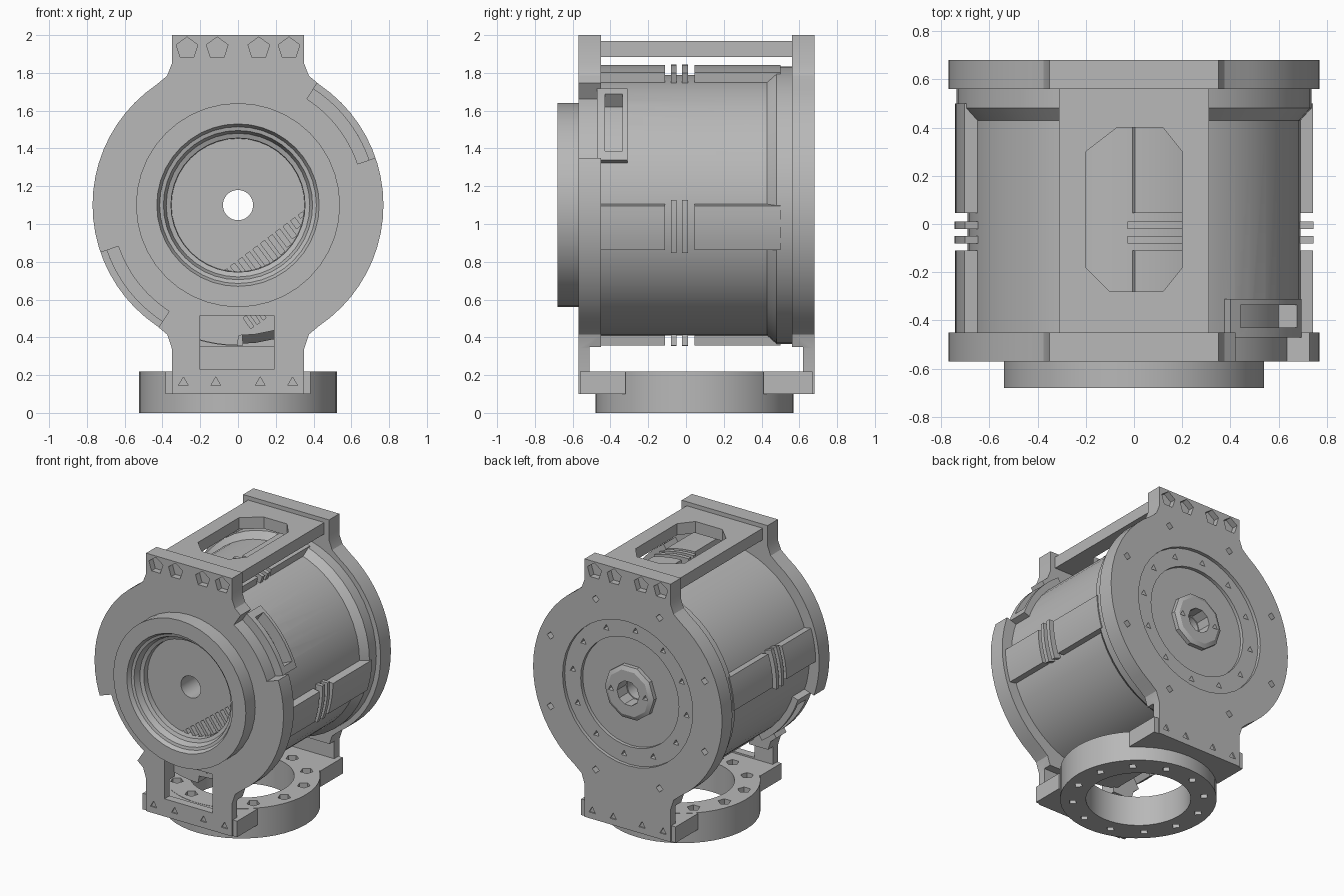
import bpy, bmesh
from math import sin, cos, pi, radians, tau
from mathutils import Matrix, Vector

if "Cube" in bpy.data.objects:
    bpy.data.objects.remove(bpy.data.objects["Cube"])

grey = bpy.data.materials.new("plain_grey")
grey.use_nodes = True
colour = (0.48, 0.48, 0.48, 1)
grey.diffuse_color = colour
grey.node_tree.nodes["Principled BSDF"].inputs["Base Color"].default_value = colour

AXIS = 1.1  # height of the housing axis


def finish(bm, name):
    bmesh.ops.recalc_face_normals(bm, faces=bm.faces[:])
    mesh = bpy.data.meshes.new(name)
    bm.to_mesh(mesh)
    bm.free()
    obj = bpy.data.objects.new(name, mesh)
    mesh.materials.append(grey)
    bpy.context.collection.objects.link(obj)
    return obj


def revolve(bm, profile, a0=0, a1=360, n=48, upright=None, taper=1):
    """Spin a closed (radius, along) profile about the housing axis or a vertical axis at y=upright."""
    full = a1 - a0 >= 360
    mid, rings = (a0 + a1) / 2, []
    for i in range(n if full else n + 1):
        ring = []
        for r, d in profile:
            a = a0 + (a1 - a0) * i / n
            if r > 0.7 and not full:
                a = mid + (a - mid) * taper
            x, h = r * cos(radians(a)), r * sin(radians(a))
            ring.append(bm.verts.new((x, d, AXIS + h) if upright is None else (x, upright + h, d)))
        rings.append(ring)
    m = len(profile)
    for i in range(n):
        p, q = rings[i], rings[(i + 1) % len(rings)]
        for j in range(m):
            k = (j + 1) % m
            bm.faces.new((p[j], p[k], q[k], q[j]))
    if not full:
        bm.faces.new(rings[0])
        bm.faces.new(rings[-1])


def block(r0, r1, y0, y1):
    return [(r0, y0), (r1, y0), (r1, y1), (r0, y1)]


def box(bm, lo, hi, matrix=Matrix()):
    lo, hi = Vector(lo), Vector(hi)
    size = Matrix.Diagonal((*(hi - lo), 1))
    bmesh.ops.create_cube(bm, size=1, matrix=matrix @ Matrix.Translation((lo + hi) / 2) @ size)


def prism(bm, points, axis, d0, d1):
    place = (lambda p, d: (p[0], d, p[1])) if axis == "Y" else (lambda p, d: (p[0], p[1], d))
    a = [bm.verts.new(place(p, d0)) for p in points]
    b = [bm.verts.new(place(p, d1)) for p in points]
    bm.faces.new(a)
    bm.faces.new(b)
    for i in range(len(a)):
        j = (i + 1) % len(a)
        bm.faces.new((a[i], a[j], b[j], b[i]))


def disc(bm, r, y0, y1, n=40):
    prism(bm, [(r * cos(tau * i / n), AXIS + r * sin(tau * i / n)) for i in range(n)], "Y", y0, y1)


def pit(bm, x, y, z, r, axis, sides=4, depth=0.045):
    """Tapered screw hole, centred on the surface it sinks into."""
    turn = Matrix.Rotation(pi / 2, 4, "X") if axis == "Y" else Matrix()
    bmesh.ops.create_cone(bm, cap_ends=True, segments=sides, radius1=r, radius2=r,
                          depth=depth * 2, matrix=Matrix.Translation((x, y, z)) @ turn)


def cut(obj, bm):
    tool = finish(bm, "cutter")
    tool.hide_render = True
    mod = obj.modifiers.new("cut", "BOOLEAN")
    mod.operation, mod.solver, mod.object = "DIFFERENCE", "EXACT", tool
    bpy.context.view_layer.objects.active = obj
    bpy.ops.object.modifier_apply(modifier=mod.name)
    bpy.data.objects.remove(tool)


# End plates: disc with a neck above and below
arc = [radians(-56 + 112 * i / 20) for i in range(21)]
right = [(0.35, 0.1), (0.35, 0.34), (0.375, 0.415)]
right += [(0.77 * cos(a), AXIS + 0.77 * sin(a)) for a in arc]
right += [(0.375, 1.785), (0.35, 1.85), (0.35, 2.0)]
outline = right + [(-x, z) for x, z in reversed(right)]


def end_plate(name, outer, side):
    bm = bmesh.new()
    prism(bm, outline, "Y", outer, outer - side * 0.12)
    plate = finish(bm, name)
    bm = bmesh.new()  # thin the lower leg and drill the screw holes
    ys = sorted((outer - side * 0.06, outer - side * 0.2))
    box(bm, (-0.6, ys[0], 0), (0.6, ys[1], 0.35))
    for x in (-0.27, -0.11, 0.11, 0.27):
        pit(bm, x, outer, 1.93, 0.06, "Y", 5)
        pit(bm, x * 1.07, outer, 0.16, 0.03, "Y", 3)
    cut(plate, bm)
    return plate


front_plate = end_plate("front_plate", -0.57, -1)
bm = bmesh.new()
disc(bm, 0.4, -0.7, -0.3)
box(bm, (-0.2, -0.7, 0.23), (0.19, -0.3, 0.515))
for a in (19, 199):
    revolve(bm, block(0.67, 0.9, -0.7, -0.3), a, a + 38, 12)
cut(front_plate, bm)

back_plate = end_plate("back_plate", 0.68, 1)
for radius, depth in ((0.53, 0.025), (0.4, 0.05), (0.1, 0.3)):
    bm = bmesh.new()
    disc(bm, radius, 0.68 - depth, 0.8)
    cut(back_plate, bm)
bm = bmesh.new()
for i in range(12):
    a = tau * i / 12 + 0.1
    pit(bm, 0.465 * cos(a), 0.655, AXIS + 0.465 * sin(a), 0.026, "Y", 3)
for i in range(8):
    a = tau * (i + 0.5) / 8
    pit(bm, 0.68 * cos(a), 0.68, AXIS + 0.68 * sin(a), 0.028, "Y", 4)
cut(back_plate, bm)

# Housing drum with a stepped rear flange and a central bore
bm = bmesh.new()
revolve(bm, [(0.08, -0.55), (0.398, -0.55), (0.398, -0.46), (0.69, -0.46), (0.69, 0.43),
             (0.735, 0.48), (0.735, 0.57), (0.08, 0.57)])
drum = finish(bm, "housing_drum")

# Vent slits across the lower corner of the front recess
bm = bmesh.new()
tilt = Matrix.Translation((0.13, 0, 0.905)) @ Matrix.Rotation(-radians(37), 4, "Y")
for i in range(-5, 6):
    u = i * 0.05
    low = -max(0.02, (0.35 ** 2 - u * u) ** 0.5 - 0.235)
    box(bm, (u - 0.014, -0.7, low), (u + 0.014, -0.47, 0), tilt)
lean = Matrix.Translation((0.05, 0, 0.47)) @ Matrix.Rotation(-radians(35), 4, "Y")
for i in range(4):
    box(bm, (i * 0.04, -0.6, -0.03), (i * 0.04 + 0.02, -0.4, 0.04), lean)
cut(drum, bm)

# Ribs along the drum, broken by thin fins
bm = bmesh.new()
for quarter in range(4):
    a = quarter * 90
    for y0, y1 in ((-0.46, -0.11), (0.045, 0.5)):
        revolve(bm, block(0.6, 0.742, y0, y1), a - 21, a + 2, 6, taper=0.8)
    for y in (-0.08, -0.02):
        revolve(bm, block(0.6, 0.745, y, y + 0.03), a - 20, a + 2, 6)
finish(bm, "drum_ribs")

# Socket frames behind the notches of the front plate
for name, a in (("left_socket", 19), ("right_socket", 199)):
    bm = bmesh.new()
    revolve(bm, block(0.6, 0.735, -0.47, -0.31), a, a + 38, 10)
    socket = finish(bm, name)
    bm = bmesh.new()
    revolve(bm, block(0.65, 0.9, -0.43, -0.335), a + 4, a + 34, 10)
    cut(socket, bm)
    bm = bmesh.new()
    revolve(bm, block(0.64, 0.9, -0.43, -0.335), a + 4, a + 34, 10)
    cut(drum, bm)

# Front bezel and rear hub
bm = bmesh.new()
revolve(bm, [(0.54, -0.5), (0.54, -0.68), (0.43, -0.68), (0.415, -0.65), (0.395, -0.645),
             (0.38, -0.6), (0.355, -0.59), (0.35, -0.5)], n=40)
finish(bm, "front_bezel")
bm = bmesh.new()
revolve(bm, [(0.09, 0.55), (0.2, 0.55), (0.2, 0.66), (0.17, 0.675), (0.09, 0.675)], n=10)
hub = finish(bm, "rear_hub")
bm = bmesh.new()
for x in (-0.14, 0.14):
    pit(bm, x, 0.675, AXIS, 0.025, "Y", 3)
cut(hub, bm)

# Top bridge with a chamfered window
bm = bmesh.new()
box(bm, (-0.31, -0.46, 1.885), (0.31, 0.57, 1.97))
bridge = finish(bm, "top_bridge")
bm = bmesh.new()
prism(bm, [(-0.07, 0.4), (0.12, 0.4), (0.2, 0.3), (0.2, -0.18), (0.12, -0.28),
           (-0.1, -0.28), (-0.2, -0.18), (-0.2, 0.3)], "Z", 1.8, 2.1)
cut(bridge, bm)

# Mounting ring and its two feet
MID = 0.045
bm = bmesh.new()
revolve(bm, block(0.35, 0.523, 0, 0.22), upright=MID)
ring = finish(bm, "base_ring")
bm = bmesh.new()
for i in range(12):
    a = tau * (i + 0.5) / 12
    for z, r, sides in ((0, 0.03, 4), (0.22, 0.045, 5)):
        pit(bm, 0.44 * cos(a), MID + 0.44 * sin(a), z, r, "Z", sides)
cut(ring, bm)
for name, y0, y1 in (("front_foot", -0.56, -0.32), ("back_foot", 0.41, 0.67)):
    bm = bmesh.new()
    box(bm, (-0.385, y0, 0.1), (0.385, y1, 0.218))
    foot = finish(bm, name)
    bm = bmesh.new()  # keep the ring's band clear
    revolve(bm, block(0.36, 0.51, 0, 0.4), upright=MID)
    cut(foot, bm)

# Smooth the round walls, keep the edges sharp
for obj in bpy.context.collection.objects:
    if obj.type == "MESH" and grey.name in obj.data.materials:
        bpy.ops.object.select_all(action="DESELECT")
        obj.select_set(True)
        bpy.context.view_layer.objects.active = obj
        bpy.ops.object.shade_smooth_by_angle(angle=radians(25))
